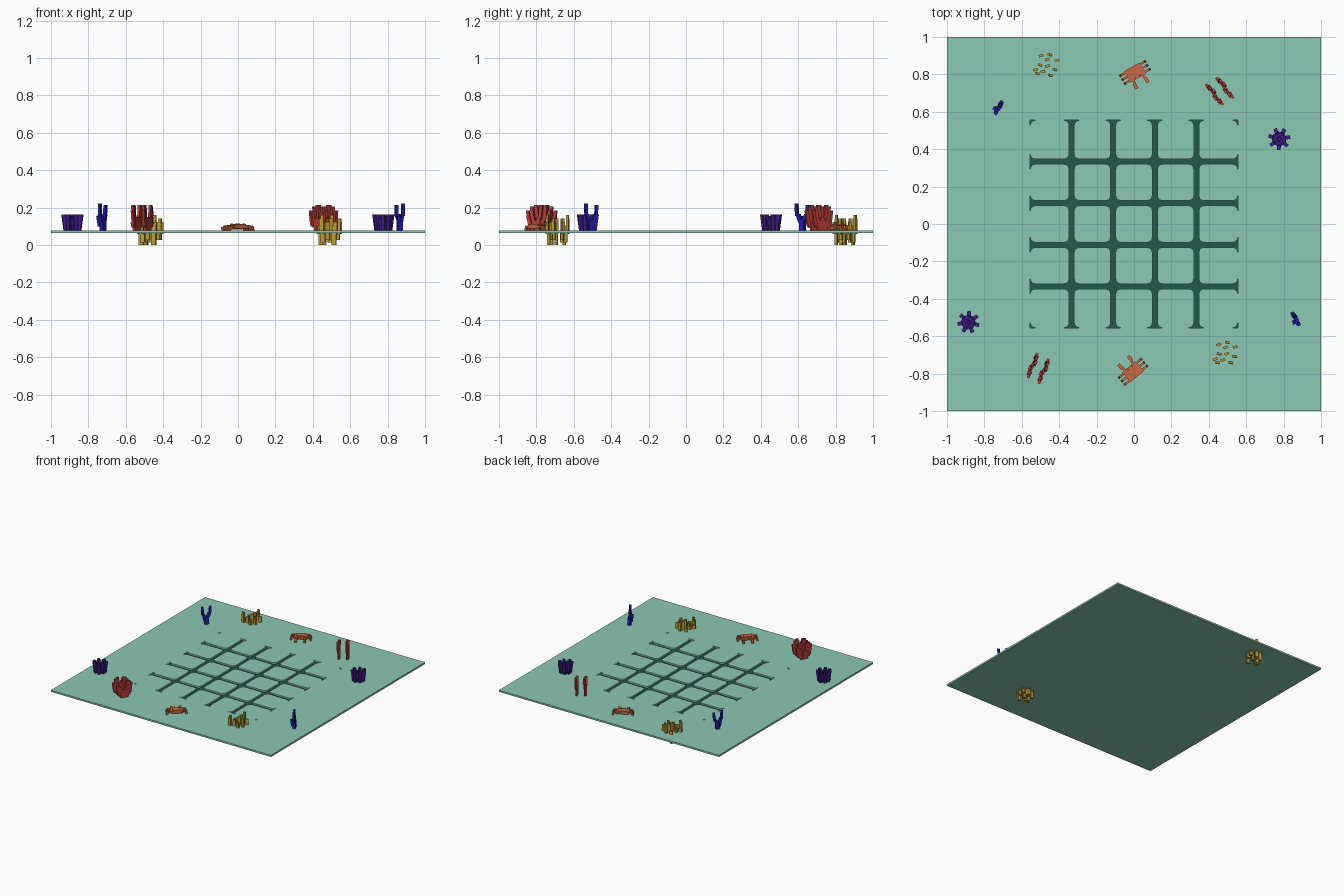
import bpy, bmesh, math
from mathutils import Matrix, Vector

if "Cube" in bpy.data.objects:
    bpy.data.objects.remove(bpy.data.objects["Cube"])


def mat(name, r, g, b):
    m = bpy.data.materials.new(name)
    lin = [((c / 255 + 0.055) / 1.055) ** 2.4 if c > 10 else c / 255 / 12.92 for c in (r, g, b)]
    m.diffuse_color = (*lin, 1)
    m.use_nodes = True
    m.node_tree.nodes["Principled BSDF"].inputs["Base Color"].default_value = m.diffuse_color
    return m


GREEN = mat("sea_green", 139, 200, 180)
DARK = mat("deep_green", 33, 90, 76)
YELLOW = mat("yellow", 186, 155, 52)
RED = mat("red", 188, 62, 60)
PURPLE = mat("purple", 66, 28, 136)
BLUE = mat("blue", 34, 30, 175)
ORANGE = mat("orange", 204, 106, 66)
Z0, Z1 = 0.064, 0.078   # plate underside and top


def finish(bm, name, material, loc=(0, 0, 0), rot=0):
    bmesh.ops.recalc_face_normals(bm, faces=bm.faces)
    me = bpy.data.meshes.new(name)
    bm.to_mesh(me)
    bm.free()
    me.materials.append(material)
    ob = bpy.data.objects.new(name, me)
    ob.location = loc
    ob.rotation_euler[2] = math.radians(rot)
    bpy.context.collection.objects.link(ob)
    return ob


def beam(bm, a, b, w, d, ang=0):
    """Upright box leaning from point a to point b, w by d across."""
    a, b = Vector(a), Vector(b)
    v = bmesh.ops.create_cube(bm, size=1)["verts"]
    r = Matrix.Rotation(math.radians(ang), 3, 'Z')
    for p in v:
        base = b if p.co.z > 0 else a
        p.co = base + r @ Vector((p.co.x * w, p.co.y * d, 0))


def box(bm, c, s, ang=0):
    beam(bm, (c[0], c[1], c[2] - s[2] / 2), (c[0], c[1], c[2] + s[2] / 2), s[0], s[1], ang)


def prism(bm, pts, z0, z1):
    lo = [bm.verts.new((x, y, z0)) for x, y in pts]
    hi = [bm.verts.new((x, y, z1)) for x, y in pts]
    bm.faces.new(lo[::-1])
    bm.faces.new(hi)
    n = len(pts)
    for i in range(n):
        bm.faces.new((lo[i], lo[(i + 1) % n], hi[(i + 1) % n], hi[i]))


# plate rim: square frame around the tiled centre
H = 0.555
bm = bmesh.new()
sq = [(-1, -1), (1, -1), (1, 1), (-1, 1)]
rings = [[bm.verts.new((x * s, y * s, z)) for x, y in sq] for s, z in ((1, Z0), (1, Z1), (H, Z1), (H, Z0))]
for k in range(4):
    for i in range(4):
        j = (i + 1) % 4
        a, b = rings[k], rings[(k + 1) % 4]
        bm.faces.new((a[i], a[j], b[j], b[i]))
finish(bm, "plate_rim", GREEN)

# underside of the centre and dark groove floor
bm = bmesh.new()
box(bm, (0, 0, Z0 + 0.0005), (2 * H, 2 * H, 0.001))
finish(bm, "plate_underside", GREEN)
bm = bmesh.new()
box(bm, (0, 0, Z0 + 0.0015), (2 * H, 2 * H, 0.001))
finish(bm, "groove_floor", DARK)

# 5 x 5 tiles with rounded corners
G, R = 0.0135, 0.027
edges = [-H, -0.3335, -0.1115, 0.1115, 0.3335, H]
spans = [(a + (G if i else 0), b - (G if i < 4 else 0)) for i, (a, b) in enumerate(zip(edges, edges[1:]))]
bm = bmesh.new()
for x0, x1 in spans:
    for y0, y1 in spans:
        pts = []
        for cx, cy, st in ((x1 - R, y1 - R, 0), (x0 + R, y1 - R, 90), (x0 + R, y0 + R, 180), (x1 - R, y0 + R, 270)):
            for k in range(4):
                t = math.radians(st + 30 * k)
                pts.append((cx + R * math.cos(t), cy + R * math.sin(t)))
        prism(bm, pts, Z0 + 0.002, Z1)
finish(bm, "centre_tiles", GREEN)

# yellow tube clumps, rooted through the plate
TUBES = [(-.03, .05), (.017, .055), (.055, .025), (-.035, 0), (.005, -.005), (.045, -.025),
         (-.06, -.025), (-.05, -.045), (-.02, -.035), (.02, -.055), (.005, .03)]


def tube_clump(name, loc, rot):
    bm = bmesh.new()
    for i, (x, y) in enumerate(TUBES):
        zt = 0.105 + 0.019 * (i * 2 % 3)
        zb = 0.02 * (i % 3) * 0.7
        beam(bm, (x * .85, y * .85, zb), (x * .85, y * .85, 0.068), 0.025, 0.015, -15)
        beam(bm, (x, y, 0.06), (x, y, zt), 0.025, 0.014, -20 if i % 2 else 15)
        if i % 2:
            beam(bm, (x + .004, y, zt - .01), (x + .004, y, zt + .018), 0.018, 0.012, -20)
    finish(bm, name, YELLOW, loc, rot)


tube_clump("yellow_coral_back", (-0.467, 0.85, 0), 0)
tube_clump("yellow_coral_front", (0.49, -0.69, 0), 8)


# red coral: two parallel branching fans
def fan_coral(name, loc, rot):
    bm = bmesh.new()
    for y in (-0.036, 0.03):
        beam(bm, (0, y, 0.07), (0, y, 0.15), 0.026, 0.018)
        for s in (-1, 1):
            beam(bm, (s * .018, y, 0.07), (s * .026, y, 0.135), 0.022, 0.016)
            beam(bm, (s * .03, y, 0.125), (s * .042, y, 0.175), 0.022, 0.016)
            beam(bm, (s * .045, y + s * .008, 0.10), (s * .058, y + s * .008, 0.15), 0.02, 0.014)
            beam(bm, (s * .056, y + s * .008, 0.145), (s * .062, y + s * .008, 0.185), 0.018, 0.014)
            beam(bm, (s * .012, y - s * .008, 0.145), (s * .02, y - s * .008, 0.215), 0.02, 0.014)
            beam(bm, (s * .038, y, 0.17), (s * .042, y, 0.207), 0.018, 0.014)
            beam(bm, (s * .03, y, 0.095), (s * .045, y, 0.12), 0.03, 0.014)
    finish(bm, name, RED, loc, rot)


fan_coral("red_coral_back", (0.46, 0.712, 0), -57)
fan_coral("red_coral_front", (-0.515, -0.77, 0), 62)


# purple anemone: core with a flaring crown
def anemone(name, loc, rot):
    bm = bmesh.new()
    bmesh.ops.create_cone(bm, cap_ends=True, segments=8, radius1=0.034, radius2=0.04, depth=0.07,
                          matrix=Matrix.Translation((0, 0, 0.105)))
    for k in range(7):
        t = 2 * math.pi * k / 7
        c, s = math.cos(t), math.sin(t)
        beam(bm, (c * .034, s * .034, 0.07), (c * .047, s * .047, 0.163), 0.024, 0.02, math.degrees(t))
    for k in range(4):
        t = math.pi / 2 * k + .4
        beam(bm, (math.cos(t) * .016, math.sin(t) * .016, 0.13), (math.cos(t) * .018, math.sin(t) * .018, 0.155),
             0.018, 0.018, math.degrees(t))
    finish(bm, name, PURPLE, loc, rot)


anemone("purple_anemone_right", (0.777, 0.455, 0), 10)
anemone("purple_anemone_left", (-0.885, -0.525, 0), 35)


# blue forked sponge
def sponge(name, loc, rot):
    bm = bmesh.new()
    beam(bm, (0, 0, 0.07), (0, 0, 0.14), 0.03, 0.024)
    beam(bm, (.01, 0, 0.13), (.026, .006, 0.165), 0.022, 0.02)
    beam(bm, (.028, .006, 0.155), (.032, .006, 0.215), 0.016, 0.016)
    beam(bm, (-.01, 0, 0.12), (-.028, 0, 0.165), 0.022, 0.02)
    beam(bm, (-.032, -.004, 0.155), (-.035, -.004, 0.222), 0.016, 0.016)
    beam(bm, (-.012, .012, 0.10), (-.018, .018, 0.155), 0.016, 0.016)
    finish(bm, name, BLUE, loc, rot)


sponge("blue_sponge_left", (-0.722, 0.622, 0), 55)
sponge("blue_sponge_right", (0.865, -0.505, 0), 113)


# orange crab: raised body, bent legs, two claws and eyes; faces local -y
def crab(name, loc, rot):
    bm = bmesh.new()
    box(bm, (0, 0, 0.098), (0.092, 0.068, 0.018))
    box(bm, (0, 0.004, 0.109), (0.066, 0.05, 0.006))
    for s in (-1, 1):
        for y in (-0.024, 0, 0.024):
            box(bm, (s * .054, y, 0.1), (0.03, 0.012, 0.01))
            beam(bm, (s * .074, y, 0.077), (s * .066, y, 0.103), 0.014, 0.012)
        box(bm, (s * .03, -.045, 0.093), (0.014, 0.03, 0.012), s * 12)
        box(bm, (s * .034, -.066, 0.09), (0.018, 0.03, 0.014))
        box(bm, (s * .016, -.026, 0.112), (0.01, 0.01, 0.008))
    finish(bm, name, ORANGE, loc, rot)


crab("orange_crab_back", (0.005, 0.81, 0), 30)
crab("orange_crab_front", (-0.005, -0.79, 0), 220)
